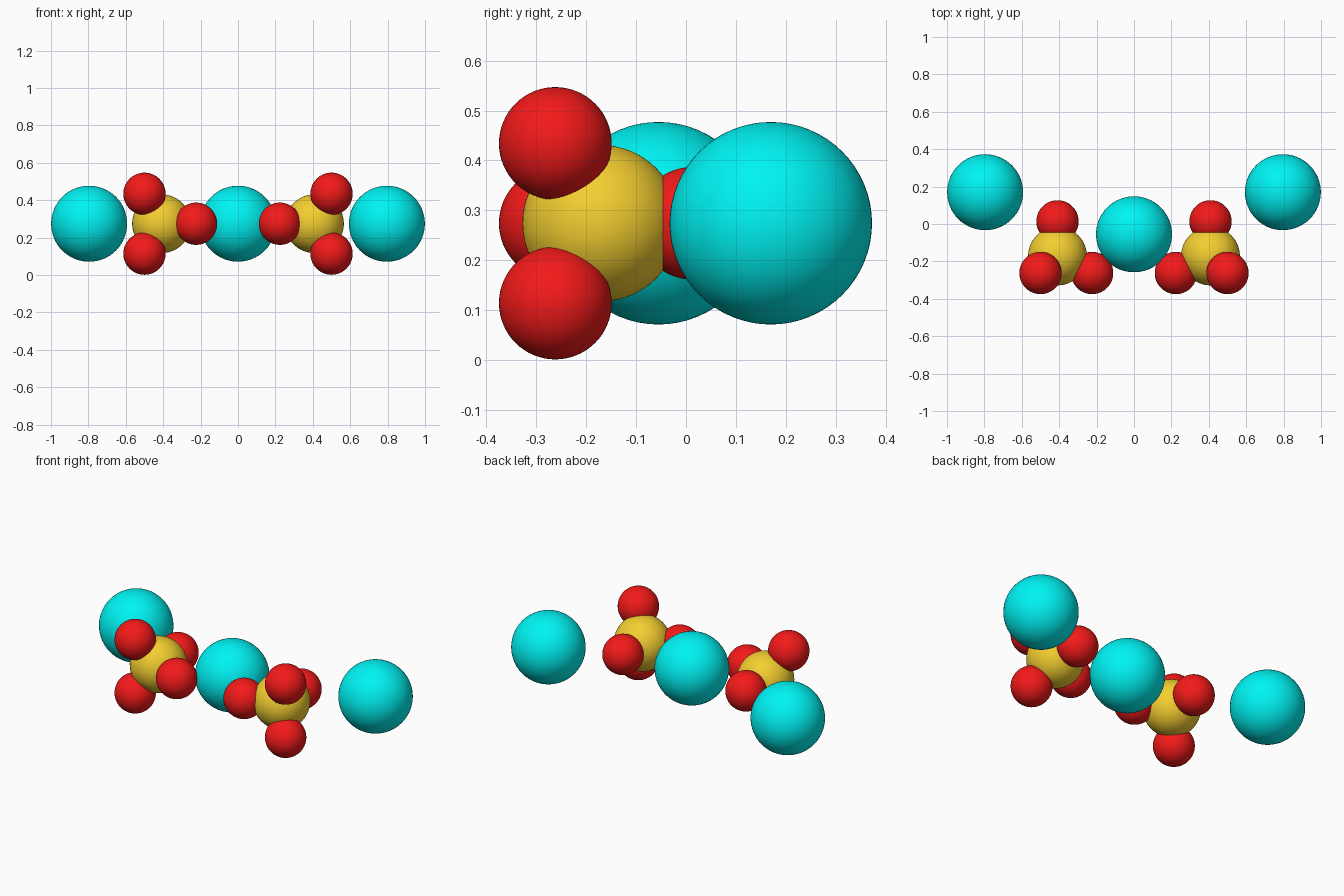
import bpy

if "Cube" in bpy.data.objects:
    bpy.data.objects.remove(bpy.data.objects["Cube"])


def material(name, color):
    m = bpy.data.materials.new(name)
    m.diffuse_color = color
    m.use_nodes = True
    m.node_tree.nodes["Principled BSDF"].inputs["Base Color"].default_value = m.diffuse_color
    return m


CYAN = material("cyan", (0.0, 0.9, 0.9, 1))
GOLD = material("gold", (0.9, 0.62, 0.03, 1))
RED = material("red", (0.9, 0.01, 0.01, 1))
MID = 0.274  # height of the shared centre plane


def ball(name, location, radius, mat):
    bpy.ops.mesh.primitive_uv_sphere_add(segments=64, ring_count=32,
                                         radius=radius, location=location)
    ob = bpy.context.object
    ob.name = name
    ob.data.materials.append(mat)
    bpy.ops.object.shade_smooth()


# Large central atom
ball("centre_large_atom", (0, -0.055, MID), 0.203, CYAN)

for side, s in (("left", -1), ("right", 1)):
    # Large outer atom
    ball(side + "_large_atom", (s * 0.796, 0.17, MID), 0.203, CYAN)
    # Tetrahedral group: gold core with four small red atoms
    ball(side + "_core_atom", (s * 0.409, -0.171, MID), 0.157, GOLD)
    for part, x, y, dz in (("back", 0.409, 0.014, 0),
                           ("inner", 0.224, -0.262, 0),
                           ("upper", 0.5, -0.262, 0.16),
                           ("lower", 0.5, -0.262, -0.16)):
        ball(f"{side}_{part}_small_atom", (s * x, y, MID + dz), 0.113, RED)
